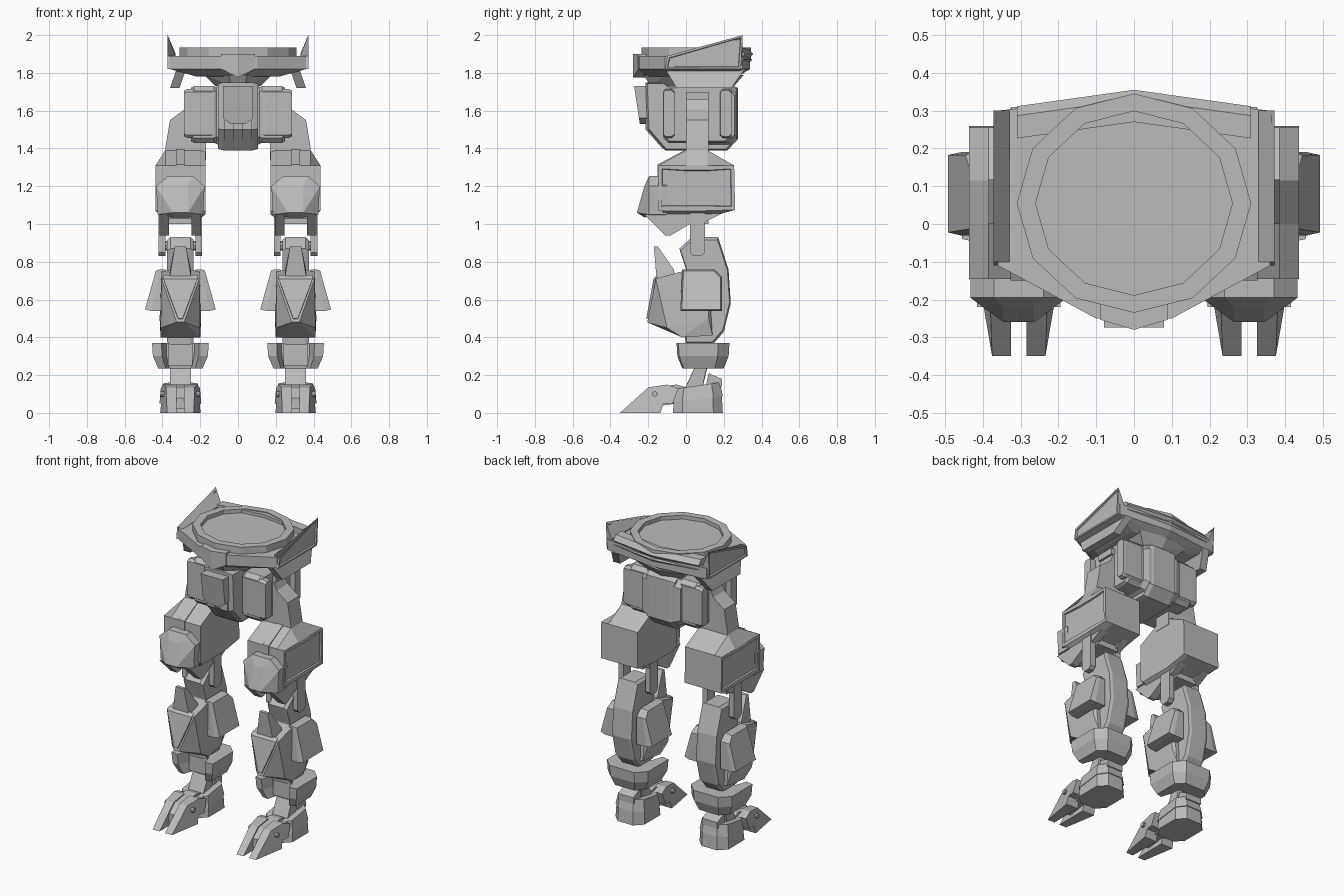
import bpy, bmesh, math
from mathutils import Vector

if "Cube" in bpy.data.objects:
    bpy.data.objects.remove(bpy.data.objects["Cube"])

grey = bpy.data.materials.new("armour grey")
grey.use_nodes = True
grey.diffuse_color = (.5, .5, .5, 1)
grey.node_tree.nodes["Principled BSDF"].inputs["Base Color"].default_value = grey.diffuse_color
LEG = .305  # centre line of the left leg
SIDES = {"inner": -1, "outer": 1}


def finish(name, bm, pair, panel_rim):
    """Make the object, sink a panel into its largest outward face if asked, mirror it if paired."""
    bmesh.ops.recalc_face_normals(bm, faces=bm.faces)
    if panel_rim:
        outward = [f for f in bm.faces if f.normal.dot(Vector((1, 0, 0))) > .8]
        face = max(outward, key=lambda f: f.calc_area())
        bmesh.ops.inset_region(bm, faces=[face], thickness=panel_rim)
        bmesh.ops.inset_region(bm, faces=[face], thickness=.004, depth=-.01)
    mesh = bpy.data.meshes.new(name)
    bm.to_mesh(mesh)
    bm.free()
    mesh.materials.append(grey)
    part = bpy.data.objects.new(name, mesh)
    bpy.context.collection.objects.link(part)
    if pair:
        part.modifiers.new("Mirror", "MIRROR").use_mirror_merge = False


def loft(name, rings, pair=True, panel_rim=0):
    """Skin matching rings of points and cap both ends."""
    bm = bmesh.new()
    loops = [[bm.verts.new(p) for p in ring] for ring in rings]
    for lower, upper in zip(loops, loops[1:]):
        for i in range(len(lower)):
            bm.faces.new((lower[i - 1], lower[i], upper[i], upper[i - 1]))
    bm.faces.new(loops[0])
    bm.faces.new(loops[-1])
    finish(name, bm, pair, panel_rim)


def hull(name, points, centre=LEG):
    """Convex block through points given as (distance from centre, y, z), symmetric about the centre."""
    bm = bmesh.new()
    for x, y, z in points:
        for sign in SIDES.values():
            bm.verts.new((centre + sign * x, y, z))
    bmesh.ops.remove_doubles(bm, verts=bm.verts, dist=.0001)
    bmesh.ops.convex_hull(bm, input=bm.verts)
    bmesh.ops.delete(bm, geom=[v for v in bm.verts if not v.link_faces], context="VERTS")
    bmesh.ops.dissolve_limit(bm, angle_limit=.02, verts=bm.verts, edges=bm.edges)
    finish(name, bm, centre != 0, 0)


def scaled(profile, factor):
    """Scale a profile about the middle of its bounds."""
    middle = [(min(axis) + max(axis)) / 2 for axis in zip(*profile)]
    return [tuple(m + (c - m) * factor for c, m in zip(p, middle)) for p in profile]


def side(name, profile, half, centre=LEG, slim=1):
    """Carry a (y, z) profile across x; slim narrows both ends into a bevel."""
    stations = [(-half, slim), (-half * .75, 1), (half * .75, 1), (half, slim)]
    if slim == 1:
        stations = stations[::3]
    rings = [[(centre + x, y, z) for y, z in scaled(profile, factor)] for x, factor in stations]
    loft(name, rings, centre != 0)


def bevelled(left, right, bottom, top, cut):
    """Rectangle with its four corners cut off."""
    return [(left, bottom + cut), (left, top - cut), (left + cut, top), (right - cut, top),
            (right, top - cut), (right, bottom + cut), (right - cut, bottom), (left + cut, bottom)]


def box(name, half, y, z, centre=LEG):
    hull(name, [(half, a, b) for a in y for b in z], centre)


def polygon(radius_a, radius_b, a, b, sides):
    """Regular polygon stretched to two radii, with its first corner to the front."""
    turns = [math.tau * i / sides for i in range(sides)]
    return [(a + radius_a * math.sin(t), b - radius_b * math.cos(t)) for t in turns]


def level(outline, z, x_factor=1, y_factor=1):
    return [(x * x_factor, y * y_factor, z) for x, y in outline]


# waist platform and its neck
rim = [(.1, -.25), (.36, -.11), (.36, .3), (0, .34)]
hull("waist_platform", level(rim, 1.89) + level(rim, 1.82) + level(rim, 1.78, .6, .8), centre=0)
hull("waist_neck", level(rim, 1.79, .5, .9) + level(rim, 1.73, .33, .75), centre=0)

# turret ring with a sunken disc
ring = polygon(.31, .29, 0, .055, 12)
disc = scaled(ring, .84)
loft("turret_ring", [level(ring, 1.87), level(ring, 1.935), level(disc, 1.935), level(disc, 1.91)], pair=False)

# front plate and rear bumper, both swept back from the middle
hull("front_plate", [(x, y + x * .3, z) for y in (-.28, -.2)
                     for x, z in ((0, 1.9), (.09, 1.9), (.09, 1.82), (0, 1.775))], centre=0)
bumper = [(.27, 1.83), (.32, 1.83), (.35, 1.87), (.34, 1.88), (.355, 1.9), (.33, 1.93), (.27, 1.93)]
loft("rear_bumper", [[(x, y - abs(x) * .14, z) for y, z in bumper] for x in (-.31, 0, .31)], pair=False)

# side fins and hanging skirts
loft("side_fin", [[(x, -.11, 1.82), (x, -.1, 1.89), (x, .3, tip), (x, .29, 1.82)]
                  for x, tip in ((.33, 1.9), (.372, 2))], panel_rim=.015)
loft("side_skirt", [[(x, -.11, 1.82), (x, .31, 1.82), (x + .035, .24, 1.72), (x + .035, -.05, 1.72)]
                    for x in (.275, .325)])

# pelvis with groin armour
pelvis = [(-.215, 1.75), (-.205, 1.5), (-.11, 1.39), (.22, 1.39), (.275, 1.45), (.275, 1.72), (.22, 1.75)]
side("pelvis", pelvis, half=.105, centre=0, slim=.96)
side("pelvis_rear", bevelled(0, .27, 1.42, 1.73, cut=.04), half=.14, centre=0, slim=.9)
hull("groin_plate", [(x, y - z * .15, z) for y in (-.015, .045)
                     for x, z in ((.08, 1.73), (.08, 1.56), (.04, 1.53))], centre=0)
side("groin_strip", [(-.215, 1.56), (-.215, 1.5), (-.125, 1.4), (-.05, 1.4), (-.05, 1.56)], half=.027, centre=.047)

# hip pods with a rib at each end
side("hip_pod", bevelled(-.12, .24, 1.43, 1.73, cut=.025), half=.07, centre=.18, slim=.94)
for name, y in {"front": -.122, "rear": .18}.items():
    side(name + "_hip_rib", bevelled(y, y + .062, 1.455, 1.715, cut=.015), half=.08, centre=.205, slim=.94)
box("hip_pin", half=.04, y=(0, .12), z=(1.66, 1.7), centre=.235)

# hip arm
arm = [(.17, 1.34), (.385, 1.34), (.385, 1.4), (.36, 1.55), (.28, 1.61), (.26, 1.66), (.2, 1.66), (.17, 1.43)]
loft("hip_arm", [[(x, y, z) for x, z in arm] for y in (0, .118)])

# thigh: its outer edge is cut down at the top, with a sunken panel below
thigh = [(0, 1.39), (-.145, 1.31), (-.145, 1.07), (-.12, 1.03), (.1, 1.03), (.26, 1.075), (.255, 1.31), (.115, 1.39)]
loft("thigh", [[(x, y, max(floor, min(z, roof))) for y, z in thigh]
               for x, roof, floor in ((.172, 1.38, 1.05), (.2, 1.4, 1), (.385, 1.4, 1), (.437, 1.31, 1.07))],
     panel_rim=.025)
side("thigh_strap", [(0, 1.395), (-.15, 1.315), (-.15, 1.24), (0, 1.24)], half=.022)

# knee cap
cap = [(.12, 1.05), (.128, 1.2), (.065, 1.255)]
hull("knee_cap", [(x, y, z) for x, z in cap for y in (-.1, -.195)]
     + [(.04, -.22, 1.2), (.04, -.26, 1.06), (.04, -.22, 1.035)])

# knee prongs, hinge plates and axle
prong = [(-.22, 1.05), (-.11, .94), (-.08, .94), (.02, 1), (.1, 1.01), (.2, 1.06)]
hinge = [(.02, 1.06), (.1, 1.06), (.1, .85), (.08, .83), (.04, .83), (.02, .85)]
for name, sign in SIDES.items():
    side(name + "_knee_prong", prong, half=.025, centre=LEG + sign * .085)
    side(name + "_hinge_plate", hinge, half=.018, centre=LEG + sign * .097)
box("thigh_core", half=.075, y=(-.06, .12), z=(1, 1.06))
side("knee_axle", polygon(.025, .025, .06, .885, 8), half=.11)

# calf spine
calf = [(.03, .93), (.17, .93), (.225, .76), (.237, .58), (.2, .43), (.14, .36),
        (0, .36), (-.02, .5), (0, .76), (-.035, .87)]
side("calf", calf, half=.07, slim=.95)

# shin guard with a pointed facet and a top spike
hull("shin_guard", [(.1, 0, .755), (.1, .12, .72), (.1, -.16, .71), (.02, -.205, .48),
                    (.105, -.02, .4), (.105, -.1, .45), (.11, .12, .5), (.09, .14, .41)])
hull("shin_facet", [(.09, -.172, .71), (.09, -.15, .73), (.012, -.21, .5), (.012, -.17, .48)])
hull("shin_spike", [(.03, -.17, .88), (.03, -.148, .88), (.055, -.065, .76), (.06, -.155, .7), (.06, -.05, .7)])

# calf pods leaning outwards on both sides of each shin
pod = [(-.03, .54), (-.02, .76), (.15, .76), (.19, .72), (.19, .54)]
for name, sign in SIDES.items():
    loft(name + "_calf_pod", [[(LEG + sign * (start + lean * (.76 - z)), y, z) for y, z in scaled(pod, factor)]
                              for start, lean, factor in ((.08, 0, 1), (.11, .2, 1), (.128, .28, .93))])

# ankle cuff, open at the front
half_cuff = [(.075, .03), (.1, -.05), (.15, -.04), (.15, .17), (.09, .23)]
cuff = half_cuff + [(-x, y) for x, y in reversed(half_cuff)]
loft("ankle_cuff", [[(LEG + x, y, z) for x, y in scaled(cuff, factor)]
                    for z, factor in ((.37, 1), (.3, .97), (.235, .78))])
box("ankle_joint", half=.065, y=(.02, .13), z=(.25, .4))
side("ankle_link", [(-.02, .1), (.08, .1), (.115, .25), (.05, .25)], half=.055, slim=.95)
side("heel_tendon", [(.1, .12), (.19, .14), (.19, .18), (.12, .21)], half=.055)

# heel in two bands that rise towards the back
heel = bevelled(-.105, .105, -.07, .195, cut=.05)
for name, bands in {"heel_sole": ((0, 0, 1), (.055, .13, .96)),
                    "heel_top": ((.055, .13, 1), (.125, .15, .88))}.items():
    loft(name, [[(LEG + x, y, z + rise * (y + .07)) for x, y in scaled(heel, factor)] for z, rise, factor in bands])

# split toes, the bridge between them and the toe pin
toe = [(-.35, 0), (-.2, .135), (-.1, .15), (-.04, .13), (-.07, .05), (-.12, .05), (-.135, 0)]
for name, sign in SIDES.items():
    loft(name + "_toe", [[(LEG + sign * .02, y, z) for y, z in toe],
                         [(LEG + sign * (.13 + y * .17 - z * .15), y, z) for y, z in toe]])
side("toe_bridge", [(-.25, .02), (-.25, .08), (-.19, .13), (-.05, .15), (.02, .13), (-.05, .05)], half=.04)
side("toe_pin", polygon(.015, .015, -.165, .1, 8), half=.105)
